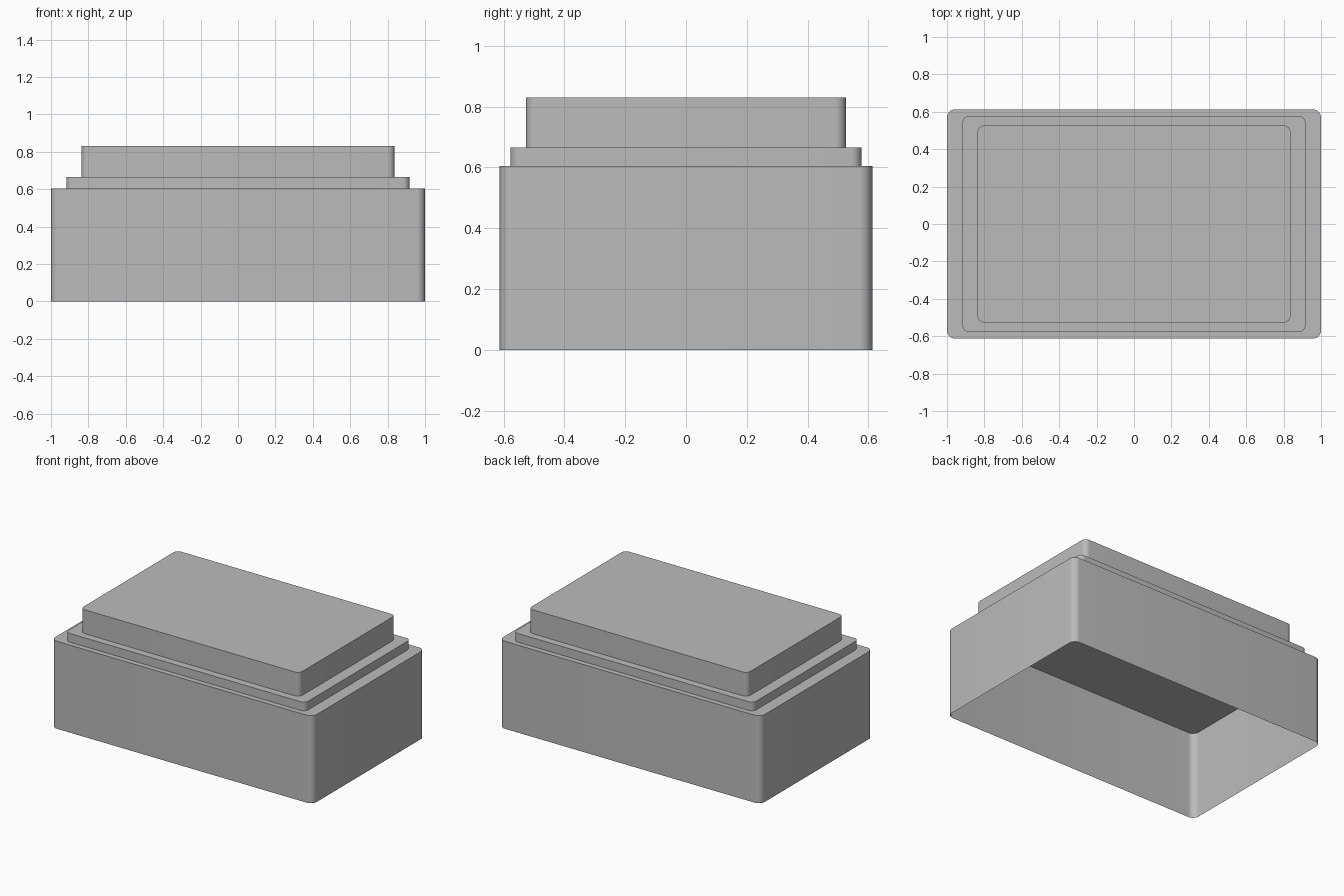
import bpy, bmesh, math

cube = bpy.data.objects.get("Cube")
if cube:
    bpy.data.objects.remove(cube, do_unlink=True)

grey = bpy.data.materials.new("plain grey")
grey.use_nodes = True
colour = (0.5, 0.5, 0.5, 1)
grey.diffuse_color = colour
grey.node_tree.nodes["Principled BSDF"].inputs["Base Color"].default_value = colour

SEGMENTS = 8


def rounded_loop(bm, half_x, half_y, radius, z):
    """Ring of vertices around a rectangle with rounded corners."""
    verts = []
    for corner, (sx, sy) in enumerate(((1, 1), (-1, 1), (-1, -1), (1, -1))):
        for i in range(SEGMENTS + 1):
            a = math.pi / 2 * (corner + i / SEGMENTS)
            verts.append(bm.verts.new((sx * (half_x - radius) + radius * math.cos(a),
                                       sy * (half_y - radius) + radius * math.sin(a), z)))
    return verts


def tier(name, sections, floor=False, lid=False):
    """Skin a stack of rounded sections, with optional end faces."""
    bm = bmesh.new()
    loops = [rounded_loop(bm, *s) for s in sections]
    for low, high in zip(loops, loops[1:]):
        for i in range(len(low)):
            j = (i + 1) % len(low)
            bm.faces.new((low[i], low[j], high[j], high[i]))
    if floor:
        bm.faces.new(loops[0][::-1])
    if lid:
        bm.faces.new(loops[-1])
    mesh = bpy.data.meshes.new(name)
    bm.to_mesh(mesh)
    bm.free()
    mesh.materials.append(grey)
    obj = bpy.data.objects.new(name, mesh)
    bpy.context.collection.objects.link(obj)
    bpy.ops.object.select_all(action='DESELECT')
    obj.select_set(True)
    bpy.context.view_layer.objects.active = obj
    bpy.ops.object.shade_smooth_by_angle(angle=math.radians(35))


base = (1.0, 0.613, 0.045)
middle = (0.917, 0.577, 0.035)
top = (0.837, 0.526, 0.035)

# Thin open-bottomed base with a flat shoulder
tier("base_shell", [(*base, 0), (*base, 0.605), (*middle, 0.605)])
# Low closed step on the shoulder
tier("middle_step", [(*middle, 0.605), (*middle, 0.665)], floor=True, lid=True)
# Raised block on the step
tier("top_block", [(*top, 0.665), (*top, 0.83)], lid=True)
